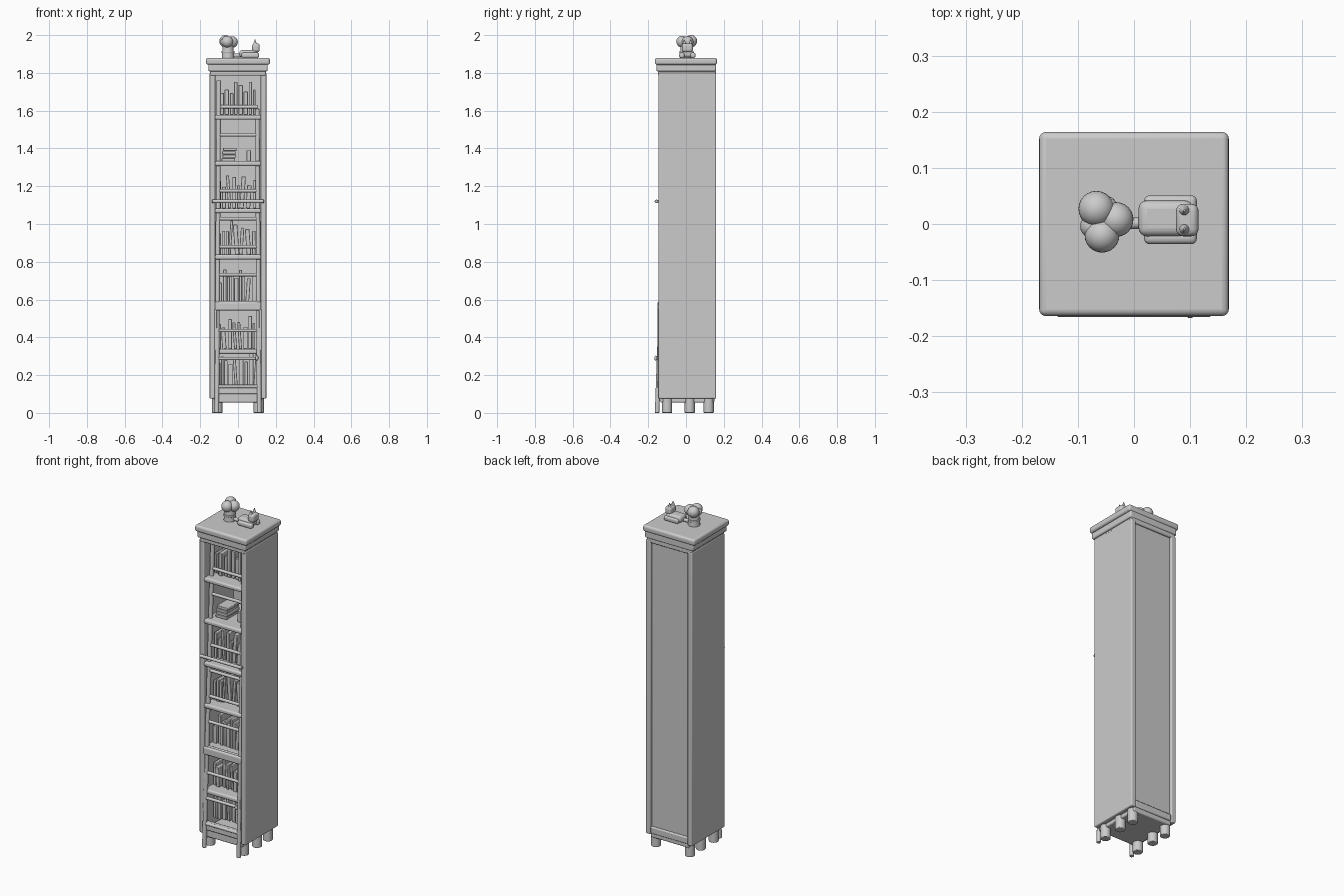
import bpy, math, random
from mathutils import Vector

random.seed(4)
if "Cube" in bpy.data.objects:
    bpy.data.objects.remove(bpy.data.objects["Cube"])

grey = bpy.data.materials.new("plain_grey")
grey.use_nodes = True
COLOUR = (0.6, 0.6, 0.6, 1)
grey.diffuse_color = COLOUR
grey.node_tree.nodes["Principled BSDF"].inputs["Base Color"].default_value = COLOUR


def finish(name, bevel=0, segments=3):
    ob = bpy.context.object
    ob.name = name
    ob.data.materials.append(grey)
    if bevel:
        mod = ob.modifiers.new("rounded edges", "BEVEL")
        mod.width, mod.segments = bevel, segments
    bpy.ops.object.shade_smooth_by_angle(angle=math.radians(40))
    return ob


def box(name, x, y, z, bevel=0.003, segments=2, tilt=0):
    """Box from (min, max) ranges, optionally tilted sideways."""
    bpy.ops.mesh.primitive_cube_add(
        size=1, location=[sum(r) / 2 for r in (x, y, z)], rotation=(0, tilt, 0))
    bpy.context.object.scale = [r[1] - r[0] for r in (x, y, z)]
    bpy.ops.object.transform_apply(location=False, rotation=False)
    return finish(name, bevel, segments)


def rod(name, a, b, r, r_end=None, bevel=0, sides=20):
    a, b = Vector(a), Vector(b)
    bpy.ops.mesh.primitive_cone_add(
        vertices=sides, radius1=r, radius2=r if r_end is None else r_end, depth=(b - a).length,
        location=(a + b) / 2, rotation=(b - a).to_track_quat("Z", "Y").to_euler())
    return finish(name, bevel)


def ball(name, centre, size):
    bpy.ops.mesh.primitive_uv_sphere_add(segments=24, ring_count=14, radius=1, location=centre)
    bpy.context.object.scale = size
    bpy.ops.object.transform_apply(location=False, rotation=False)
    return finish(name)


# Case: sides, recessed back, back rails and plinth
for side, s in (("left", 1), ("right", -1)):
    box(side + "_side", sorted((s * 0.12, s * 0.15)), (-0.145, 0.16), (0.075, 1.8), 0.006, 3)
box("back_panel", (-0.125, 0.125), (0.128, 0.146), (0.08, 1.8))
box("back_bottom_rail", (-0.122, 0.122), (0.13, 0.157), (0.08, 0.12), 0.006)
box("plinth", (-0.125, 0.125), (-0.135, 0.15), (0.055, 0.10), 0.006)
box("plinth_front", (-0.122, 0.122), (-0.148, -0.12), (0.10, 0.148), 0.006)

# Stepped cornice
box("cornice_lower", (-0.147, 0.147), (-0.148, 0.158), (1.785, 1.812), 0.006, 3)
box("cornice_middle", (-0.157, 0.157), (-0.157, 0.16), (1.808, 1.85), 0.008, 3)
box("cornice_top", (-0.169, 0.169), (-0.164, 0.164), (1.843, 1.88), 0.012, 4)

# Feet
for x in (-0.11, 0.11):
    for y in (-0.1, 0.02, 0.12):
        rod("foot", (x, y, 0), (x, y, 0.08), 0.027, bevel=0.004)

# Shelves, with a heavier one in the middle
SHELVES = (0.135, 0.325, 0.565, 0.825, 1.07, 1.32, 1.565)
for z in SHELVES[1:]:
    heavy = z == 0.565
    t = 0.023 if heavy else 0.013
    box("shelf", (-0.122, 0.122), (-0.152 if heavy else -0.146, 0.13), (z - t, z + t), 0.009, 3)

# Books: upright rows, and one shelf with a flat stack
for z in SHELVES:
    floor = z + 0.013
    if z == 1.32:
        for i in range(4):
            x = -0.088 + random.uniform(0, 0.012)
            box("flat_book", (x, x + 0.072), (-0.085, 0.03),
                (floor + i * 0.018, floor + i * 0.018 + 0.016))
        box("upright_book", (0.045, 0.068), (-0.07, 0.04), (floor, 1.39))
        continue
    x = -0.108
    while x < 0.09:
        w = random.uniform(0.013, 0.024)
        h = random.uniform(0.11, 0.185)
        front = random.uniform(-0.085, -0.065)
        lean = random.choice((0, 0, 0, 0, 0.07, -0.07))
        box("book", (x, x + w), (front, 0.045), (floor, floor + h), tilt=lean)
        x += w + random.uniform(0.002, 0.007) + abs(lean) * 0.1

# Lower door posts, knob and ladder rail
for s in (-1, 1):
    box("door_post", sorted((s * 0.112, s * 0.125)), (-0.15, -0.125), (0.09, 0.55))
    rod("rail_bracket", (s * 0.128, -0.157, 1.12), (s * 0.128, -0.135, 1.12), 0.006)
ball("door_knob", (0.1, -0.16, 0.29), (0.008, 0.008, 0.013))
rod("ladder_rail", (-0.137, -0.157, 1.12), (0.137, -0.157, 1.12), 0.009, bevel=0.003)


# Leaning ladder
def ladder_point(s, z):
    return (s * (0.112 - 0.006 * z), -0.153 + 0.036 * z, z)


for s in (-1, 1):
    top = 1.76 if s < 0 else 1.61
    rod("ladder_stile", ladder_point(s, 0), ladder_point(s, top), 0.012, bevel=0.003)
for i in range(11):
    z = 0.14 + i * 0.148
    rod("ladder_rung", ladder_point(-1, z), ladder_point(1, z), 0.009)

# Potted plant
rod("plant_pot", (-0.053, 0, 1.878), (-0.053, 0, 1.95), 0.033, 0.028, bevel=0.003, sides=28)
rod("pot_rim", (-0.053, 0, 1.905), (-0.053, 0, 1.917), 0.034, bevel=0.003, sides=28)
for c, r in (((-0.067, 0.027, 1.968), 0.032), ((-0.057, -0.02, 1.965), 0.031),
             ((-0.032, 0.008, 1.963), 0.031), ((-0.05, 0.03, 1.96), 0.02),
             ((-0.075, -0.004, 1.96), 0.021)):
    ball("foliage", c, (r, r, r))

# Sleeping cat
box("cat_body", (0.008, 0.105), (-0.022, 0.042), (1.882, 1.921), 0.015, 4)
for y in (-0.022, 0.037):
    box("cat_legs", (0.018, 0.112), (y - 0.014, y + 0.014), (1.879, 1.907), 0.01, 4)
box("cat_head", (0.075, 0.115), (-0.022, 0.036), (1.91, 1.956), 0.013, 4)
for y in (-0.009, 0.024):
    rod("cat_ear", (0.09, y, 1.948), (0.09, y, 1.976), 0.011, 0.002, sides=12)
rod("cat_tail", (-0.03, 0, 1.892), (0.02, 0.002, 1.892), 0.01, bevel=0.003)
